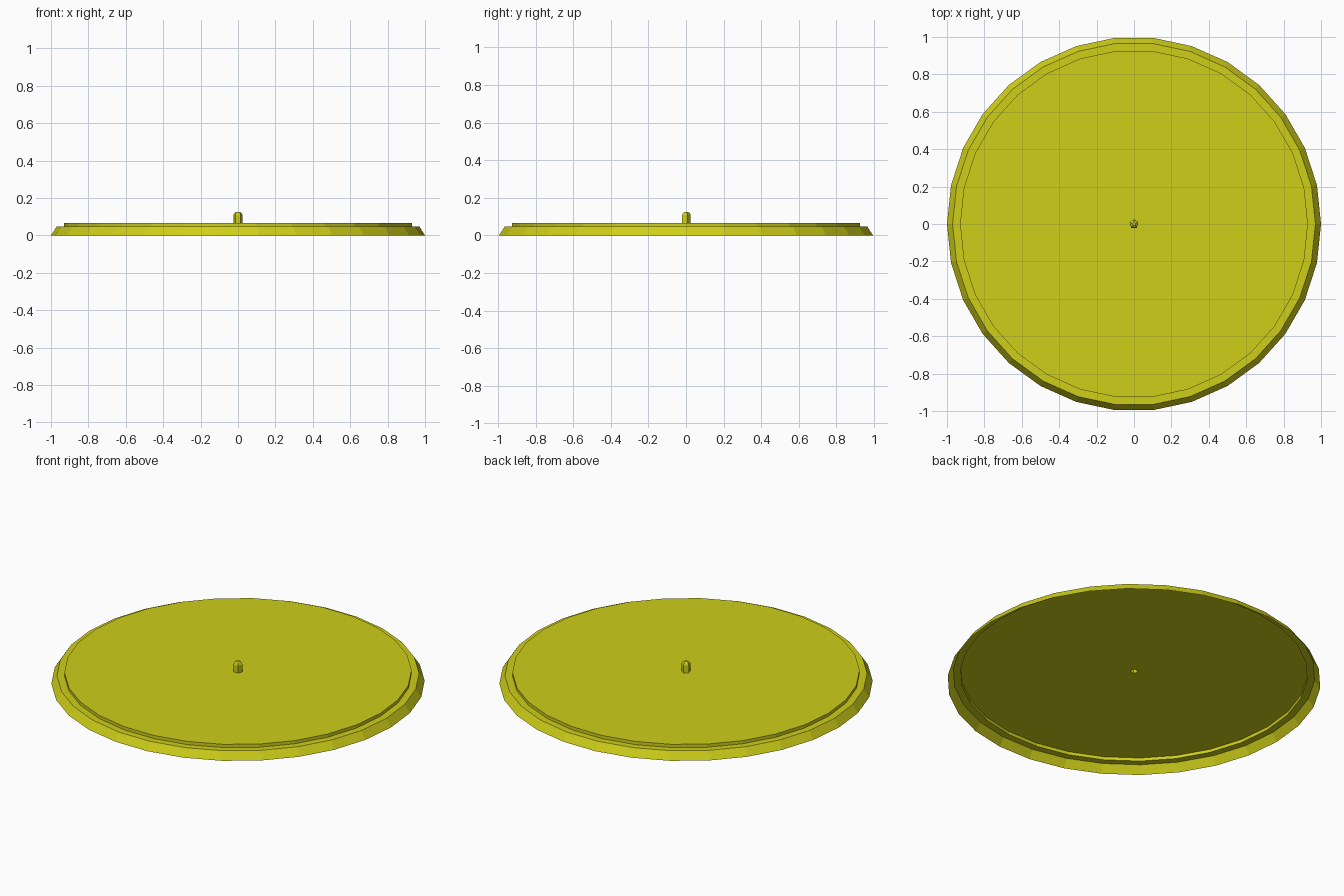
import bpy, bmesh
from math import cos, sin, tau

if "Cube" in bpy.data.objects:
    bpy.data.objects.remove(bpy.data.objects["Cube"])

mat = bpy.data.materials.new("yellow")
mat.diffuse_color = (0.62, 0.62, 0.01, 1)
mat.use_nodes = True
mat.node_tree.nodes["Principled BSDF"].inputs["Base Color"].default_value = mat.diffuse_color


def lathe(name, profile, sides, offset=0.0, cap=False):
    """Revolve (radius, z) points, listed bottom outside first, into an open shell."""
    bm = bmesh.new()
    rings = [[bm.verts.new((r * cos(offset + tau * i / sides),
                            r * sin(offset + tau * i / sides), z))
              for i in range(sides)] for r, z in profile]
    for a, b in zip(rings, rings[1:]):
        for i in range(sides):
            j = (i + 1) % sides
            bm.faces.new((a[i], a[j], b[j], b[i]))
    if cap:
        bm.faces.new(rings[-1])
    mesh = bpy.data.meshes.new(name)
    bm.to_mesh(mesh)
    bm.free()
    mesh.materials.append(mat)
    obj = bpy.data.objects.new(name, mesh)
    bpy.context.collection.objects.link(obj)
    return obj


# Thin plate: sloped rim, ledge, raised disc with a small hole under the knob
lathe("plate", [(1.0, 0), (0.97, 0.046), (0.93, 0.046), (0.93, 0.065), (0.018, 0.065)], 30)

# Hollow centre knob with a rounded tip
lathe("knob", [(0.025, 0.065), (0.025, 0.108), (0.020, 0.119), (0.010, 0.125)],
      5, offset=tau / 20, cap=True)
